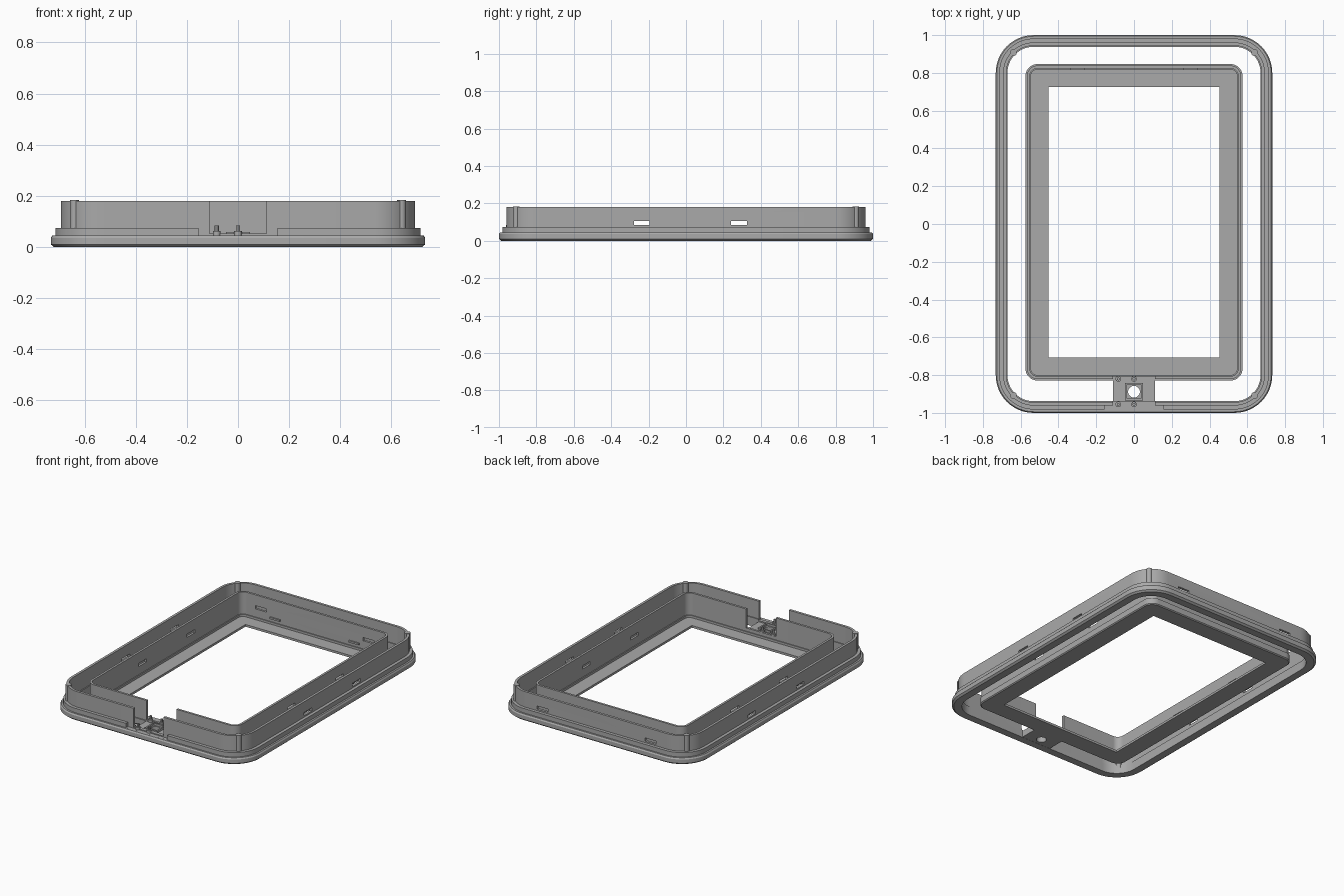
import bpy, bmesh, math
from mathutils import Matrix

if "Cube" in bpy.data.objects:
    bpy.data.objects.remove(bpy.data.objects["Cube"])

grey = bpy.data.materials.new("plain grey")
grey.diffuse_color = (0.40, 0.40, 0.40, 1)
grey.use_nodes = True
grey.node_tree.nodes["Principled BSDF"].inputs["Base Color"].default_value = grey.diffuse_color
SEG = 12  # segments per rounded corner


def finish(name, bm):
    bmesh.ops.recalc_face_normals(bm, faces=bm.faces)
    me = bpy.data.meshes.new(name)
    bm.to_mesh(me)
    bm.free()
    me.materials.append(grey)
    ob = bpy.data.objects.new(name, me)
    bpy.context.collection.objects.link(ob)
    return ob


def rounded_ring(name, sections, cy=0.0):
    """Closed frame lofted through rounded rectangles (half x, half y, radius, z)."""
    bm = bmesh.new()
    loops = []
    for hx, hy, r, z in sections:
        loop = []
        for k, (sx, sy) in enumerate([(1, 1), (-1, 1), (-1, -1), (1, -1)]):
            for i in range(SEG + 1):
                a = math.pi / 2 * (k + i / SEG)
                loop.append(bm.verts.new((sx * (hx - r) + r * math.cos(a),
                                          cy + sy * (hy - r) + r * math.sin(a), z)))
        loops.append(loop)
    n = len(loops[0])
    for a, b in zip(loops, loops[1:] + loops[:1]):
        for i in range(n):
            j = (i + 1) % n
            bm.faces.new((a[i], a[j], b[j], b[i]))
    return finish(name, bm)


def box(name, x0, x1, y0, y1, z0, z1):
    bm = bmesh.new()
    m = Matrix.Translation(((x0 + x1) / 2, (y0 + y1) / 2, (z0 + z1) / 2))
    bmesh.ops.create_cube(bm, size=1, matrix=m @ Matrix.Diagonal((x1 - x0, y1 - y0, z1 - z0, 1)))
    return finish(name, bm)


def cylinder(name, x, y, r, z0, z1, n=20):
    bm = bmesh.new()
    bmesh.ops.create_cone(bm, cap_ends=True, segments=n, radius1=r, radius2=r, depth=z1 - z0,
                          matrix=Matrix.Translation((x, y, (z0 + z1) / 2)))
    return finish(name, bm)


def cut(ob, cutter):
    mod = ob.modifiers.new("cut", 'BOOLEAN')
    mod.operation, mod.solver, mod.object = 'DIFFERENCE', 'EXACT', cutter
    bpy.context.view_layer.objects.active = ob
    bpy.ops.object.modifier_apply(modifier=mod.name)
    bpy.data.objects.remove(cutter)


# Outer frame: bevelled base, small step and tall thin wall
outer_profile = [(0.012, 0), (0, 0.01), (0, 0.036), (0.006, 0.045), (0.018, 0.045), (0.018, 0.075),
                 (0.039, 0.075), (0.039, 0.18), (0.056, 0.18), (0.056, 0.06), (0.062, 0.06), (0.062, 0)]
outer = rounded_ring("outer_frame", [(0.732 - d, 1 - d, 0.2 - d, z) for d, z in outer_profile])

# Inner frame: thin wall with a flat flange around the rectangular window
inner_profile = [(0.006, 0), (0, 0.006), (0, 0.045), (0.008, 0.045), (0.008, 0.18),
                 (0.023, 0.18), (0.023, 0.03), (0.029, 0.03), (0.029, 0.015)]
sections = [(0.575 - d, 0.838 - d, 0.065 - d, z) for d, z in inner_profile]
sections += [(0.452, 0.717, 0.001, 0.015), (0.452, 0.717, 0.001, 0)]
inner = rounded_ring("inner_frame", sections, cy=0.009)

# Front opening through both walls, and the wider notch in the outer step
for frame, y0, y1 in ((outer, -0.975, -0.9), (inner, -0.86, -0.78)):
    cut(frame, box("opening_cutter", -0.112, 0.112, y0, y1, 0.052, 0.3))
cut(outer, box("notch_cutter", -0.155, 0.155, -1.02, -0.9612, 0.0452, 0.1))

# Latch slots in the sides and back of both walls
for frame, wx, wy in ((outer, 0.68, 0.95), (inner, 0.56, 0.83)):
    for s in (-1, 1):
        for y in (-0.237, 0.283):
            cut(frame, box("slot_cutter", s * wx - 0.04, s * wx + 0.04, y - 0.042, y + 0.042, 0.085, 0.107))
        x = s * 0.405
        cut(frame, box("slot_cutter", x - 0.042, x + 0.042, wy - 0.04, wy + 0.04, 0.085, 0.107))

# Corner posts on the outer wall
posts = [cylinder("corner_post", sx * 0.639, sy * 0.907, 0.018, 0.04, 0.183)
         for sx in (-1, 1) for sy in (-1, 1)]

# Bridge joining the frames, with a round hole and a raised square collar
bridge = box("bridge", -0.11, 0.11, -0.945, -0.822, 0.001, 0.044)
cut(bridge, cylinder("hole_cutter", 0, -0.888, 0.031, -0.1, 0.2, 32))
collar = box("button_collar", -0.047, 0.047, -0.935, -0.841, 0.042, 0.058)
cut(collar, box("collar_cutter", -0.037, 0.037, -0.925, -0.851, 0, 0.2))

# Small mounting pegs beside the hole
for x in (-0.083, 0):
    for y in (-0.955, -0.82):
        cylinder("mounting_peg_base", x, y, 0.015, 0.04, 0.062, 16)
        cylinder("mounting_peg", x, y, 0.008, 0.06, 0.084, 12)

# Retaining tabs inside the back of the inner wall
for s in (-1, 1):
    box("retaining_tab", s * 0.297 - 0.038, s * 0.297 + 0.038, 0.815, 0.828, 0.05, 0.062)

# Smooth round surfaces, keep edges sharp
bpy.ops.object.select_all(action='DESELECT')
for ob in bpy.context.scene.objects:
    ob.select_set(True)
bpy.context.view_layer.objects.active = outer
bpy.ops.object.shade_smooth_by_angle(angle=math.radians(30))
